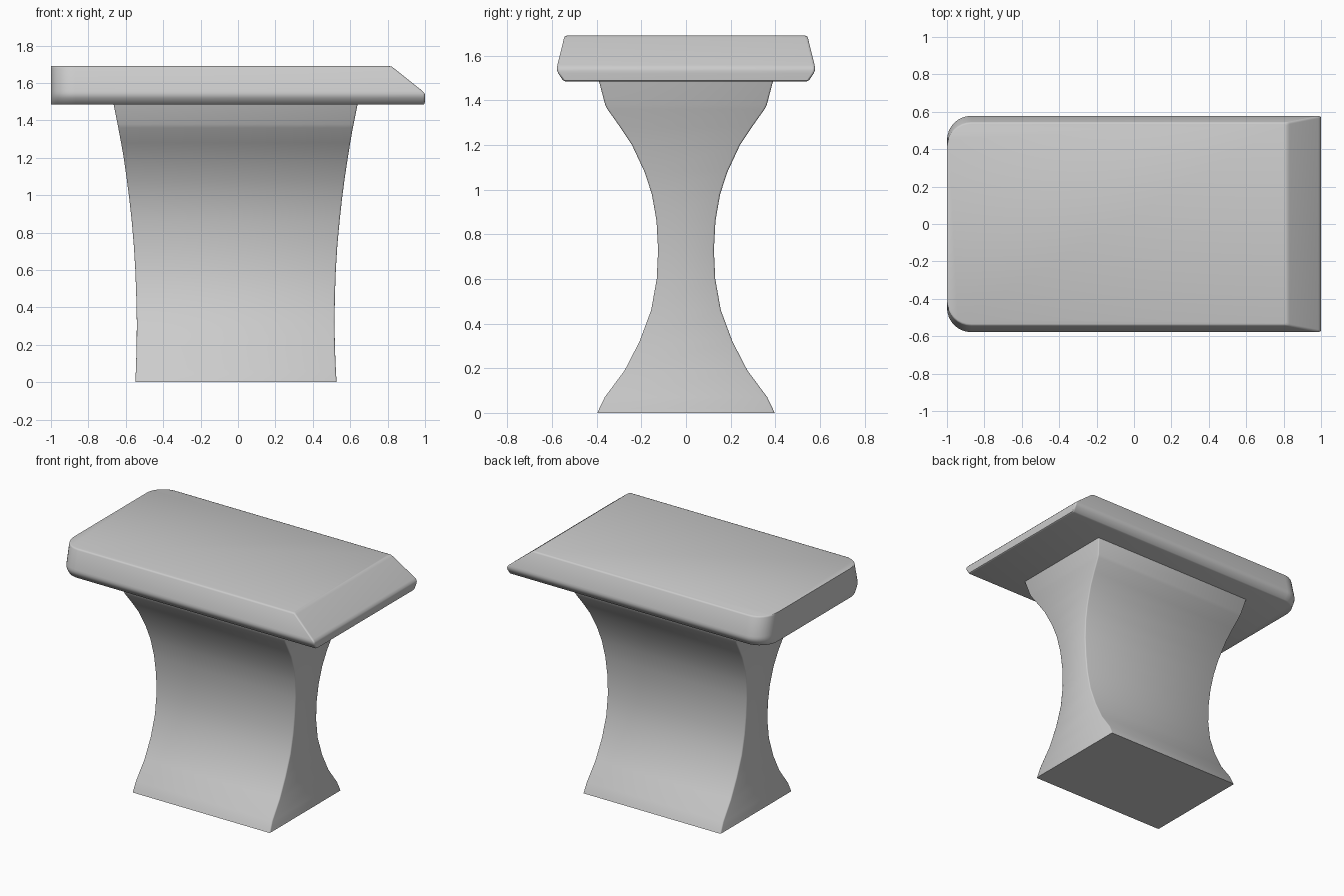
import bpy, bmesh, math

if "Cube" in bpy.data.objects:
    bpy.data.objects.remove(bpy.data.objects["Cube"])

stone = bpy.data.materials.new("light grey")
stone.diffuse_color = (0.6, 0.6, 0.6, 1)
stone.use_nodes = True
stone.node_tree.nodes["Principled BSDF"].inputs["Base Color"].default_value = stone.diffuse_color


def loft(name, rings, angle):
    """Skin a stack of equal-length closed rings and cap both ends."""
    bm = bmesh.new()
    rows = [[bm.verts.new(p) for p in ring] for ring in rings]
    n = len(rows[0])
    for a, b in zip(rows, rows[1:]):
        for i in range(n):
            j = (i + 1) % n
            bm.faces.new((a[i], a[j], b[j], b[i]))
    bm.faces.new(rows[0][::-1])
    bm.faces.new(rows[-1])
    bmesh.ops.recalc_face_normals(bm, faces=bm.faces)
    mesh = bpy.data.meshes.new(name)
    bm.to_mesh(mesh)
    bm.free()
    mesh.materials.append(stone)
    obj = bpy.data.objects.new(name, mesh)
    bpy.context.collection.objects.link(obj)
    bpy.ops.object.select_all(action='DESELECT')
    obj.select_set(True)
    bpy.context.view_layer.objects.active = obj
    bpy.ops.object.shade_smooth_by_angle(angle=math.radians(angle))
    return obj


def rounded_outline(x0, x1, hy, z, r_left, r_right, steps=8):
    """Counter-clockwise rectangle with separate left and right corner radii."""
    pts = []
    corners = [(x1, hy, r_right, 0), (x0, hy, r_left, 90),
               (x0, -hy, r_left, 180), (x1, -hy, r_right, 270)]
    for cx, cy, r, start in corners:
        ox = cx - math.copysign(r, cx)
        oy = cy - math.copysign(r, cy)
        for k in range(steps + 1):
            a = math.radians(start + 90 * k / steps)
            pts.append((ox + r * math.cos(a), oy + r * math.sin(a), z))
    return pts


# Pedestal: z, half depth, left edge, right edge
pedestal_profile = [
    (0.00, 0.397, -0.549, 0.527), (0.02, 0.388, -0.548, 0.526),
    (0.07, 0.364, -0.546, 0.523), (0.19, 0.275, -0.542, 0.518),
    (0.32, 0.208, -0.541, 0.516), (0.46, 0.156, -0.544, 0.518),
    (0.60, 0.131, -0.549, 0.523), (0.73, 0.125, -0.557, 0.531),
    (0.86, 0.132, -0.568, 0.543), (0.98, 0.153, -0.581, 0.556),
    (1.08, 0.186, -0.594, 0.569), (1.20, 0.242, -0.611, 0.587),
    (1.28, 0.295, -0.625, 0.600), (1.36, 0.352, -0.640, 0.614),
    (1.38, 0.362, -0.644, 0.618), (1.49, 0.391, -0.666, 0.640),
]
loft("pedestal", [rounded_outline(l, r, h, z, 0.008, 0.008, 2)
                  for z, h, l, r in pedestal_profile], 50)

# Table slab: z, half depth, right edge; slanted right end, rounded left corners
slab_profile = [
    (1.485, 0.540, 0.992), (1.489, 0.551, 0.998), (1.520, 0.572, 1.0),
    (1.532, 0.577, 1.0), (1.545, 0.578, 0.998), (1.558, 0.576, 0.985),
    (1.680, 0.546, 0.832), (1.687, 0.542, 0.822), (1.690, 0.534, 0.812),
]
loft("table_slab", [rounded_outline(-1.0, r, h, z, 0.13, 0.012)
                    for z, h, r in slab_profile], 50)
